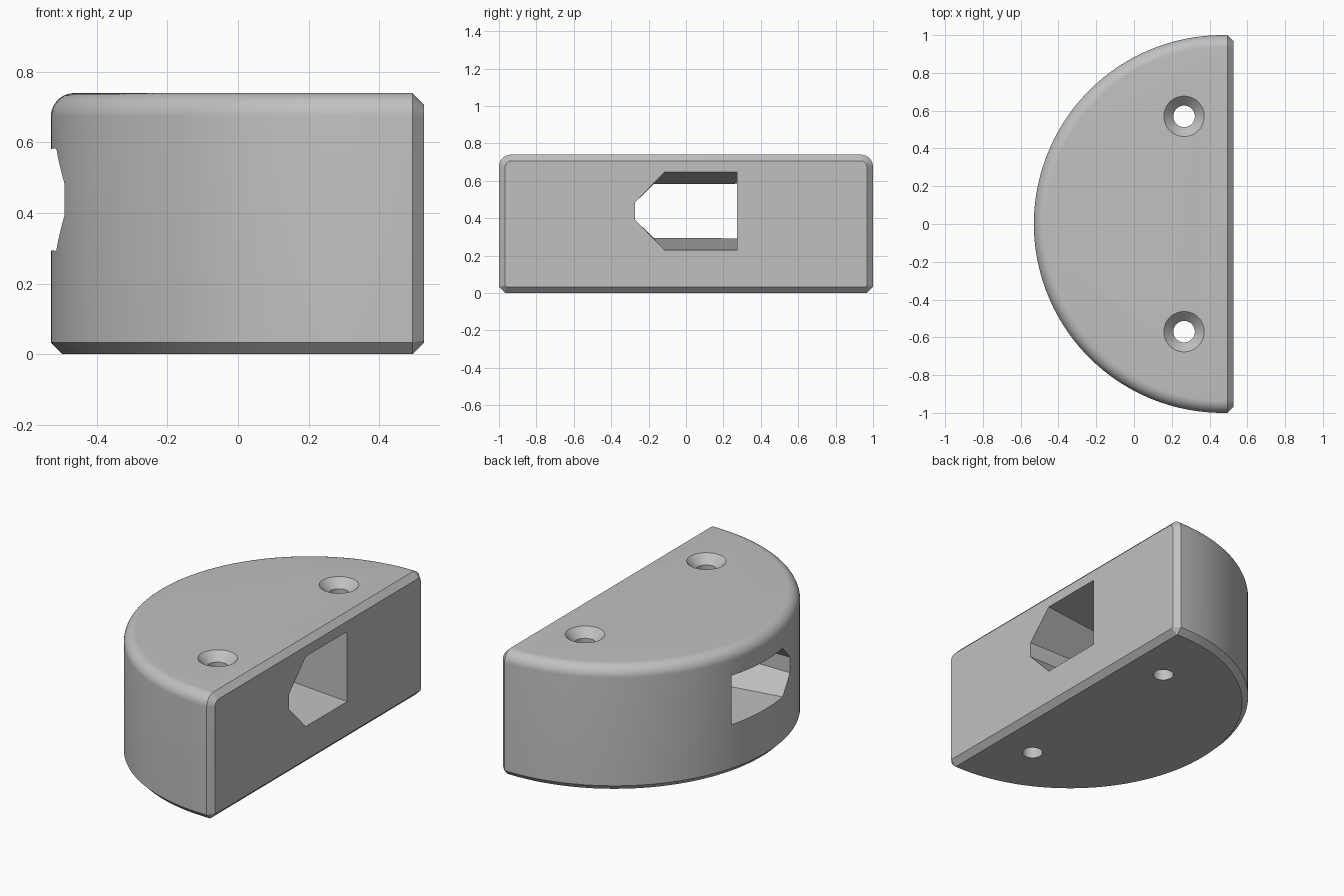
import bpy, bmesh, math

if "Cube" in bpy.data.objects:
    bpy.data.objects.remove(bpy.data.objects["Cube"])

CX, FLAT, H, CH, FIL = 0.47, 0.527, 0.74, 0.033, 0.066   # arc centre, flat face, height, chamfer, fillet

grey = bpy.data.materials.new("plain grey")
grey.diffuse_color = (0.53, 0.53, 0.53, 1)
grey.use_nodes = True
grey.node_tree.nodes["Principled BSDF"].inputs["Base Color"].default_value = grey.diffuse_color


def make(name, bm):
    bmesh.ops.recalc_face_normals(bm, faces=bm.faces)
    me = bpy.data.meshes.new(name)
    bm.to_mesh(me)
    bm.free()
    ob = bpy.data.objects.new(name, me)
    bpy.context.collection.objects.link(ob)
    me.materials.append(grey)
    return ob


def loft(name, rings):
    """Closed solid through a list of equal-length rings."""
    bm = bmesh.new()
    vs = [[bm.verts.new(p) for p in r] for r in rings]
    n = len(vs[0])
    for a, b in zip(vs, vs[1:]):
        for i in range(n):
            j = (i + 1) % n
            bm.faces.new((a[i], a[j], b[j], b[i]))
    bm.faces.new(vs[0])
    bm.faces.new(vs[-1][::-1])
    return make(name, bm)


def rim(fillet, top, side, low):
    """Upper rounded corner as (radius, height) points."""
    return low + [(side - fillet + fillet * math.cos(a), top - fillet + fillet * math.sin(a))
                  for a in (math.radians(90 * k / 10) for k in range(11))]


# Body: edge profile swept round a half circle, ending in a chamfered flat face
outer = rim(FIL, H, 1.0, [(1 - CH, 0), (1, CH)])
inner = rim(FIL - CH, H - CH, 1 - CH, [(0.96, CH), (1 - CH, 0.04)])
cols = [[(FLAT, r, z) for r, z in inner], [(FLAT - CH, r, z) for r, z in outer]]
SEG = 96
for k in range(SEG + 1):
    t = math.pi / 2 + math.pi * k / SEG
    cols.append([(CX + r * math.cos(t), r * math.sin(t), z) for r, z in outer])
cols += [[(x, -y, z) for x, y, z in c] for c in (cols[1], cols[0])]

bm = bmesh.new()
cv = [[bm.verts.new(p) for p in c] for c in cols]
for a, b in zip(cv, cv[1:]):
    for i in range(len(a) - 1):
        bm.faces.new((a[i], a[i + 1], b[i + 1], b[i]))
for e in (0, -1):                                    # bottom and top, with their straight chamfers
    bm.faces.new([c[e] for c in cv[1:-1]])
    bm.faces.new((cv[0][e], cv[1][e], cv[-2][e], cv[-1][e]))
bm.faces.new(cv[0] + cv[-1][::-1])                   # flat face
body = make("half_round_block", bm)


# Tapered window: wide at the flat face, narrower at the curved side
def window(x):
    t = (FLAT - x) / (FLAT + 0.515)
    half = 0.208 + (0.145 - 0.208) * t
    slope_y = -0.115 - 0.057 * t
    mid, tip = 0.438, 0.046
    yz = [(-0.273, mid - tip), (slope_y, mid - half), (0.273, mid - half),
          (0.273, mid + half), (slope_y, mid + half), (-0.273, mid + tip)]
    return [(x, y, z) for y, z in yz]


cutters = [loft("window_cutter", [window(0.7), window(-0.7)])]


# Countersunk screw holes
def circle(y, r, z, n=48):
    return [(0.265 + r * math.cos(2 * math.pi * k / n), y + r * math.sin(2 * math.pi * k / n), z)
            for k in range(n)]


for y in (-0.57, 0.57):
    cutters.append(loft("screw_hole_cutter", [circle(y, r, z) for r, z in
                        ((0.057, -0.1), (0.057, H - 0.05), (0.107, H), (0.107, H + 0.1))]))

bpy.context.view_layer.objects.active = body
body.select_set(True)
for c in cutters:
    m = body.modifiers.new("cut", 'BOOLEAN')
    m.operation, m.solver, m.object = 'DIFFERENCE', 'EXACT', c
    bpy.ops.object.modifier_apply(modifier=m.name)
    bpy.data.objects.remove(c, do_unlink=True)
bpy.ops.object.shade_smooth_by_angle(angle=math.radians(25))
